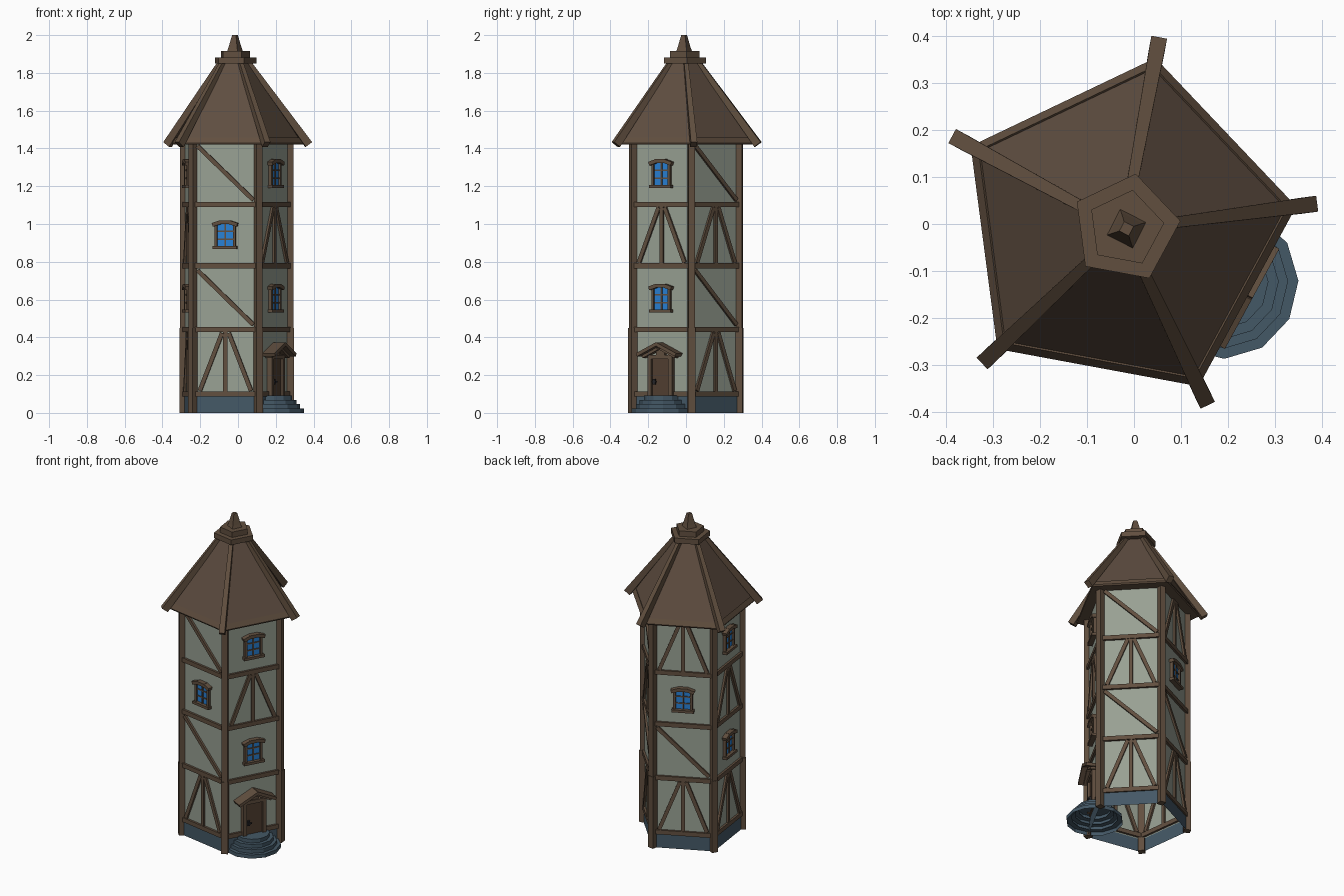
import bpy, bmesh, math
from mathutils import Matrix, Vector

if "Cube" in bpy.data.objects:
    bpy.data.objects.remove(bpy.data.objects["Cube"])

CX, CY, A0 = -0.022, -0.011, 7.5      # tower axis and first corner angle
R = 0.296                             # wall corner radius
AP = R * math.cos(math.pi / 5)        # wall apothem


def material(name, rgb):
    m = bpy.data.materials.new(name)
    lin = [(c / 255 / 12.92) if c < 10 else ((c / 255 + 0.055) / 1.055) ** 2.4 for c in rgb]
    m.diffuse_color = (*lin, 1)
    m.use_nodes = True
    m.node_tree.nodes["Principled BSDF"].inputs["Base Color"].default_value = m.diffuse_color
    return m


PLASTER = material("plaster", (152, 160, 147))
WOOD = material("timber", (97, 79, 63))
ROOF = material("roof_brown", (94, 77, 64))
STONE = material("slate_stone", (68, 88, 102))
GLASS = material("blue_glass", (40, 128, 212))
DOOR = material("door_brown", (82, 63, 49))
IRON = material("dark_iron", (38, 38, 42))


def finish(bm, name, mat):
    me = bpy.data.meshes.new(name)
    bm.to_mesh(me)
    bm.free()
    me.materials.append(mat)
    ob = bpy.data.objects.new(name, me)
    bpy.context.collection.objects.link(ob)
    return ob


def box(bm, M, c, size, rot=0.0):
    """Box in a local frame, turned by rot about the local y axis."""
    T = M @ Matrix.Translation(c) @ Matrix.Rotation(rot, 4, 'Y') @ Matrix.Diagonal((*size, 1))
    return bmesh.ops.create_cube(bm, size=1, matrix=T)["verts"]


def lathe(name, mat, profile, sides, ang, cx=CX, cy=CY, cap_top=False, cap_bottom=False):
    """Low-poly stack of rings (radius, z)."""
    bm = bmesh.new()
    rings = []
    for r, z in profile:
        rings.append([bm.verts.new((cx + r * math.cos(math.radians(ang) + 2 * math.pi * i / sides),
                                    cy + r * math.sin(math.radians(ang) + 2 * math.pi * i / sides), z))
                      for i in range(sides)])
    for a, b in zip(rings, rings[1:]):
        for i in range(sides):
            j = (i + 1) % sides
            bm.faces.new((a[i], a[j], b[j], b[i]))
    if cap_top:
        bm.faces.new(rings[-1])
    if cap_bottom:
        bm.faces.new(rings[0][::-1])
    return finish(bm, name, mat)


def face_frame(deg):
    """Local frame of a wall: x to the right, -y outward, z up."""
    a = math.radians(deg)
    n = Vector((math.cos(a), math.sin(a), 0))
    u = Vector((-n.y, n.x, 0))
    p = Vector((CX, CY, 0)) + n * AP
    return Matrix(((u.x, -n.x, 0, p.x), (u.y, -n.y, 0, p.y), (0, 0, 1, 0), (0, 0, 0, 1)))


def strut(bm, M, x0, z0, x1, z1, w=0.022, d=0.024):
    L = math.hypot(x1 - x0, z1 - z0)
    box(bm, M, ((x0 + x1) / 2, 0, (z0 + z1) / 2), (w, d, L), math.atan2(x1 - x0, z1 - z0))


# walls, open underneath, and the stone footing
lathe("walls", PLASTER, [(R, 0.08), (R, 1.43)], 5, A0)
lathe("stone_footing", STONE, [(R + 0.006, 0), (R + 0.006, 0.092), (R - 0.004, 0.092)], 5, A0)

# corner posts, thicker on the ground floor
bm = bmesh.new()
for k in range(5):
    M = Matrix.Translation((CX, CY, 0)) @ Matrix.Rotation(math.radians(A0 + 72 * k), 4, 'Z')
    box(bm, M, (0.298, 0, 0.935), (0.034, 0.034, 0.99))
    box(bm, M, (0.298, 0, 0.225), (0.040, 0.038, 0.45))
finish(bm, "corner_posts", WOOD)

# horizontal rails, braces and windows per wall, floors listed from the ground up
FLOORS = [(0.113, 0.427), (0.455, 0.767), (0.791, 1.092), (1.115, 1.425)]
WALLS = {-28.5: "-WAW", -100.5: "ADWD", 187.5: "AWAW", 115.5: "ADWA", 43.5: "ADAD"}
rails, braces, frames, glass = (bmesh.new() for _ in range(4))
for deg, codes in WALLS.items():
    M = face_frame(deg)
    for z in (0.1, 0.441, 0.779, 1.104):
        box(rails, M, (0, 0, z), (0.33, 0.026, 0.027))
    for code, (z0, z1) in zip(codes, FLOORS):
        if code == "A":
            box(braces, M, (0, 0, (z0 + z1) / 2), (0.022, 0.022, z1 - z0))
            for s in (-1, 1):
                strut(braces, M, s * 0.138, z0 + 0.004, s * 0.018, z1 - 0.004)
        elif code == "D":
            strut(braces, M, -0.15, z1 - 0.012, 0.15, z0 + 0.012)
        elif code == "W":
            b = z0 + 0.076
            box(glass, M, (0, -0.003, b + 0.072), (0.094, 0.008, 0.125))
            box(frames, M, (0, -0.012, b + 0.008), (0.128, 0.034, 0.016))        # sill
            for s in (-1, 1):
                box(frames, M, (s * 0.049, -0.007, b + 0.07), (0.014, 0.022, 0.118))
                box(frames, M, (s * 0.046, -0.012, b + 0.135), (0.044, 0.034, 0.020), s * 0.32)
            box(frames, M, (0, -0.012, b + 0.142), (0.060, 0.034, 0.020))        # lintel
            box(frames, M, (0, -0.006, b + 0.072), (0.008, 0.014, 0.125))
            for h in (0.052, 0.094):
                box(frames, M, (0, -0.006, b + h), (0.09, 0.012, 0.007))
finish(rails, "wall_rails", WOOD)
finish(braces, "wall_braces", WOOD)
finish(frames, "window_frames", WOOD)
finish(glass, "window_glass", GLASS)

# door with frame, handle and small gable roof
M = face_frame(-28.5)
bm = bmesh.new()
box(bm, M, (0, -0.006, 0.19), (0.106, 0.02, 0.2))
finish(bm, "door", DOOR)
bm = bmesh.new()
for s in (-1, 1):
    box(bm, M, (s * 0.062, -0.010, 0.196), (0.022, 0.04, 0.212))
box(bm, M, (0, -0.010, 0.296), (0.146, 0.04, 0.022))
finish(bm, "door_frame", WOOD)
bm = bmesh.new()
box(bm, M, (-0.036, -0.022, 0.165), (0.014, 0.012, 0.03))
box(bm, M, (-0.032, -0.030, 0.165), (0.022, 0.008, 0.008))
finish(bm, "door_handle", IRON)
bm = bmesh.new()
for s in (-1, 1):
    box(bm, M, (s * 0.058, -0.033, 0.336), (0.132, 0.078, 0.018), s * 0.45)
    box(bm, M, (s * 0.054, -0.024, 0.318), (0.100, 0.040, 0.014), s * 0.45)
box(bm, M, (0, -0.012, 0.32), (0.05, 0.024, 0.04))
finish(bm, "door_gable", WOOD)

# round stone steps, hollow below
p = M.translation
for i, r in enumerate((0.162, 0.14, 0.12, 0.098)):
    lathe(f"step_{i + 1}", STONE, [(r, 0.023 * i), (r, 0.023 * (i + 1)), (max(r - 0.03, 0.07), 0.023 * (i + 1))],
          12, -28.5, p.x, p.y, cap_top=(i == 3))

# roof shell, eave trim and flat soffit
lathe("roof", ROOF, [(0.365, 1.427), (0.075, 1.86)], 5, A0)
lathe("eave_trim", WOOD, [(R - 0.005, 1.42), (0.367, 1.42), (0.371, 1.428), (0.352, 1.457), (0.346, 1.452)], 5, A0)

# tapered ridge beams
bm = bmesh.new()
for k in range(5):
    a = Matrix.Translation((CX, CY, 0)) @ Matrix.Rotation(math.radians(A0 + 72 * k), 4, 'Z')
    r0, z0, r1, z1 = 0.399, 1.421, 0.072, 1.865
    L = math.hypot(r1 - r0, z1 - z0)
    T = a @ Matrix.Translation((r0, 0, z0)) @ Matrix.Rotation(math.atan2(r1 - r0, z1 - z0), 4, 'Y')
    vs = bmesh.ops.create_cube(bm, size=1)["verts"]
    for v in vs:
        top = v.co.z > 0
        v.co = T @ Vector((v.co.x * (0.024 if top else 0.042), v.co.y * (0.022 if top else 0.034), L if top else 0))
finish(bm, "ridge_beams", WOOD)

# stepped cap and four-sided finial
lathe("roof_cap_lower", WOOD, [(0.118, 1.85), (0.118, 1.882)], 5, A0, -0.018, -0.009, True, True)
lathe("roof_cap_upper", WOOD, [(0.083, 1.882), (0.083, 1.916)], 5, A0, -0.018, -0.009, True, True)
lathe("finial", WOOD, [(0.045, 1.912), (0.036, 1.935), (0.016, 2.0)], 4, 18, -0.016, -0.01, True, True)
